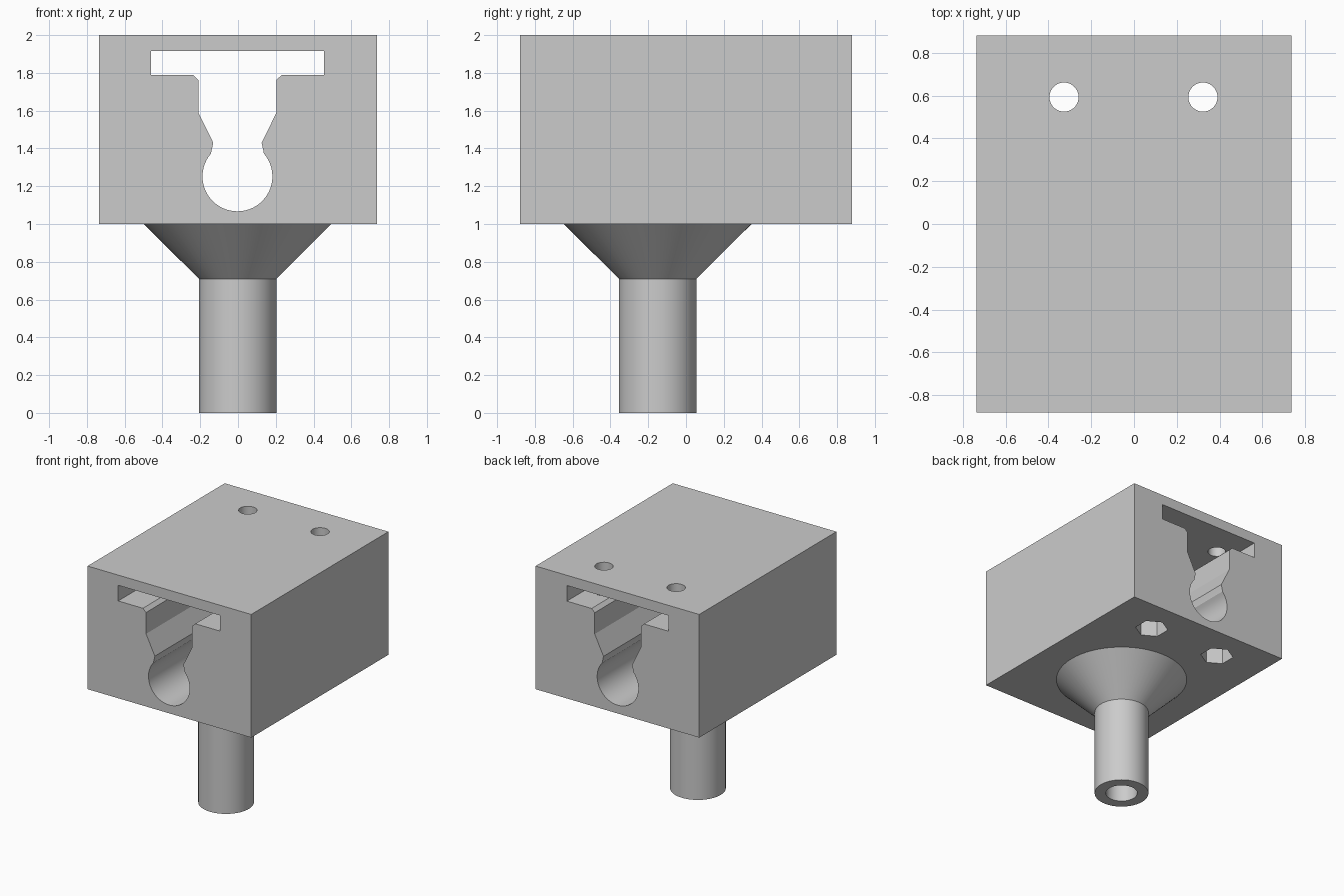
import bpy, bmesh, math
from mathutils import Matrix, Vector

cube = bpy.data.objects.get("Cube")
if cube:
    bpy.data.objects.remove(cube, do_unlink=True)

grey = bpy.data.materials.new("light grey")
grey.use_nodes = True
colour = (0.6, 0.6, 0.6, 1)
grey.diffuse_color = colour
grey.node_tree.nodes["Principled BSDF"].inputs["Base Color"].default_value = colour


def make_object(name, bm):
    bmesh.ops.recalc_face_normals(bm, faces=bm.faces)
    mesh = bpy.data.meshes.new(name)
    bm.to_mesh(mesh)
    bm.free()
    mesh.materials.append(grey)
    obj = bpy.data.objects.new(name, mesh)
    bpy.context.collection.objects.link(obj)
    return obj


def prism(name, points, direction):
    """Extrude a closed outline along a direction."""
    bm = bmesh.new()
    face = bm.faces.new([bm.verts.new(p) for p in points])
    grown = bmesh.ops.extrude_face_region(bm, geom=[face])["geom"]
    moved = [v for v in grown if isinstance(v, bmesh.types.BMVert)]
    bmesh.ops.translate(bm, verts=moved, vec=direction)
    return make_object(name, bm)


def column(name, x, y, z0, z1, radius, sides):
    """Upright cylinder with a corner pointing along y."""
    turn = [math.pi / 2 + math.tau * i / sides for i in range(sides)]
    ring = [(x + radius * math.cos(a), y + radius * math.sin(a), z0) for a in turn]
    return prism(name, ring, Vector((0, 0, z1 - z0)))


def smooth(obj):
    bpy.ops.object.select_all(action='DESELECT')
    obj.select_set(True)
    bpy.context.view_layer.objects.active = obj
    bpy.ops.object.shade_smooth_by_angle(angle=math.radians(25))


# Housing block
bm = bmesh.new()
bmesh.ops.create_cube(bm, size=1, matrix=Matrix.Translation((0, 0, 1.5))
                      @ Matrix.Diagonal((1.47, 1.76, 1, 1)))
block = make_object("housing_block", bm)

# Keyhole slot running front to back: T head, tapered neck, round channel
half = [(0.457, 1.917), (0.457, 1.79), (0.235, 1.79), (0.207, 1.763),
        (0.207, 1.59), (0.128, 1.43), (0.138, 1.385)]
centre_z, radius, steps = 1.252, 0.185, 40
start, end = math.radians(41), math.radians(-221)
arc = [start + (end - start) * i / steps for i in range(steps + 1)]
outline = half + [(radius * math.cos(a), centre_z + radius * math.sin(a)) for a in arc]
outline += [(-x, z) for x, z in reversed(half)]
cutters = [prism("slot_cutter", [(x - 0.003, -1, z) for x, z in outline], Vector((0, 2, 0)))]

# Bolt holes with hexagonal nut pockets underneath
for side, x in (("left", 0.322), ("right", -0.327)):
    cutters.append(column(side + "_bolt_cutter", x, 0.593, 0.9, 2.1, 0.068, 48))
    cutters.append(column(side + "_nut_cutter", x, 0.593, 0.9, 1.3, 0.125, 6))

for cutter in cutters:
    mod = block.modifiers.new(cutter.name, 'BOOLEAN')
    mod.operation = 'DIFFERENCE'
    mod.solver = 'EXACT'
    mod.object = cutter
bpy.context.view_layer.update()
result = bpy.data.meshes.new_from_object(
    block.evaluated_get(bpy.context.evaluated_depsgraph_get()))
block.modifiers.clear()
block.data = result
for cutter in cutters:
    bpy.data.objects.remove(cutter, do_unlink=True)
smooth(block)

# Hollow stem with flared collar, turned from one profile
profile = [(0, 0.9), (0.12, 0.9), (0.12, 0), (0.205, 0), (0.205, 0.71), (0.497, 1.0)]
bm = bmesh.new()
verts = [bm.verts.new((r, 0, z)) for r, z in profile]
edges = [bm.edges.new(pair) for pair in zip(verts, verts[1:])]
bmesh.ops.spin(bm, geom=verts + edges, cent=(0, 0, 0), axis=(0, 0, 1),
               angle=math.tau, steps=64)
bmesh.ops.remove_doubles(bm, verts=bm.verts, dist=0.0005)
bmesh.ops.translate(bm, verts=bm.verts, vec=(-0.002, -0.15, 0))
# Close the collar against the block so the normals are well defined
bmesh.ops.holes_fill(bm, edges=[e for e in bm.edges if e.is_boundary], sides=0)
stem = make_object("flared_stem", bm)
smooth(stem)
